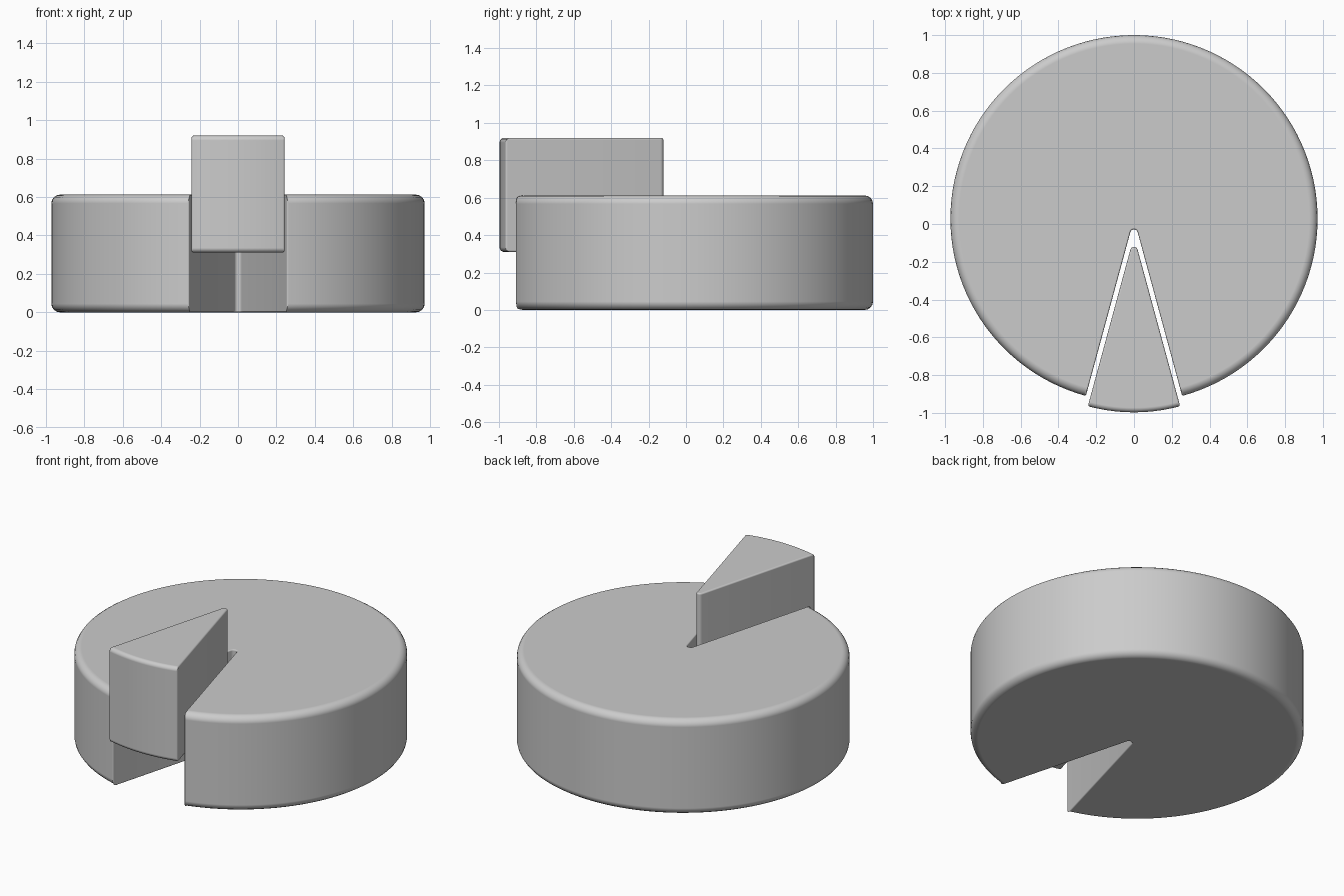
import bpy, bmesh
from math import sin, cos, radians, pi

if "Cube" in bpy.data.objects:
    bpy.data.objects.remove(bpy.data.objects["Cube"])

HALF = radians(15.2)   # half the angle of the cut


def arc(cx, cy, r, a0, a1, n):
    return [(cx + r * cos(a0 + (a1 - a0) * i / n), cy + r * sin(a0 + (a1 - a0) * i / n))
            for i in range(n + 1)]


def sector(name, apex_y, radius, a0, a1, n, z0, height, rim_bevel, edge_bevel, tip_r):
    """Pie sector with a rounded tip, rounded rim and slightly softened cut edges."""
    outer = arc(0, apex_y, radius, a0, a1, n)
    # rounded tip, tangent to both cut faces
    tip_y = apex_y - tip_r / sin(HALF)
    tip = arc(0, tip_y, tip_r, HALF, pi - HALF, 8)
    if a1 - a0 > pi:
        tip.reverse()
    pts = outer + tip

    bm = bmesh.new()
    base = bm.faces.new([bm.verts.new((x, y, z0)) for x, y in pts])
    ext = bmesh.ops.extrude_face_region(bm, geom=[base], use_keep_orig=True)
    bmesh.ops.translate(bm, vec=(0, 0, height),
                        verts=[g for g in ext["geom"] if isinstance(g, bmesh.types.BMVert)])
    bmesh.ops.recalc_face_normals(bm, faces=bm.faces[:])

    # bevel weights: full on the rim, small on the cut edges
    layer = bm.edges.layers.float.new("bevel_weight_edge")
    for e in bm.edges:
        if e.calc_face_angle(0) > radians(60):
            on_rim = all(abs((v.co.x ** 2 + (v.co.y - apex_y) ** 2) ** 0.5 - radius) < 1e-4
                         for v in e.verts)
            flat = abs(e.verts[0].co.z - e.verts[1].co.z) < 1e-4
            e[layer] = 1.0 if on_rim and flat else edge_bevel / rim_bevel
    for f in bm.faces:
        f.smooth = True
    mesh = bpy.data.meshes.new(name)
    bm.to_mesh(mesh)
    bm.free()
    obj = bpy.data.objects.new(name, mesh)
    bpy.context.collection.objects.link(obj)
    bev = obj.modifiers.new("Bevel", 'BEVEL')
    bev.limit_method = 'WEIGHT'
    bev.width = rim_bevel
    bev.segments = 4
    bev.use_clamp_overlap = False
    bev.harden_normals = True
    return obj


# main round body with the wedge cut out
sector("round_body", 0.028, 0.972, -pi / 2 + HALF, 1.5 * pi - HALF, 110,
       0, 0.612, 0.045, 0.008, 0.02)

# raised slice, pulled slightly forward
sector("raised_slice", -0.065, 0.932, -pi / 2 - HALF, -pi / 2 + HALF, 14,
       0.31, 0.61, 0.025, 0.01, 0.02)
